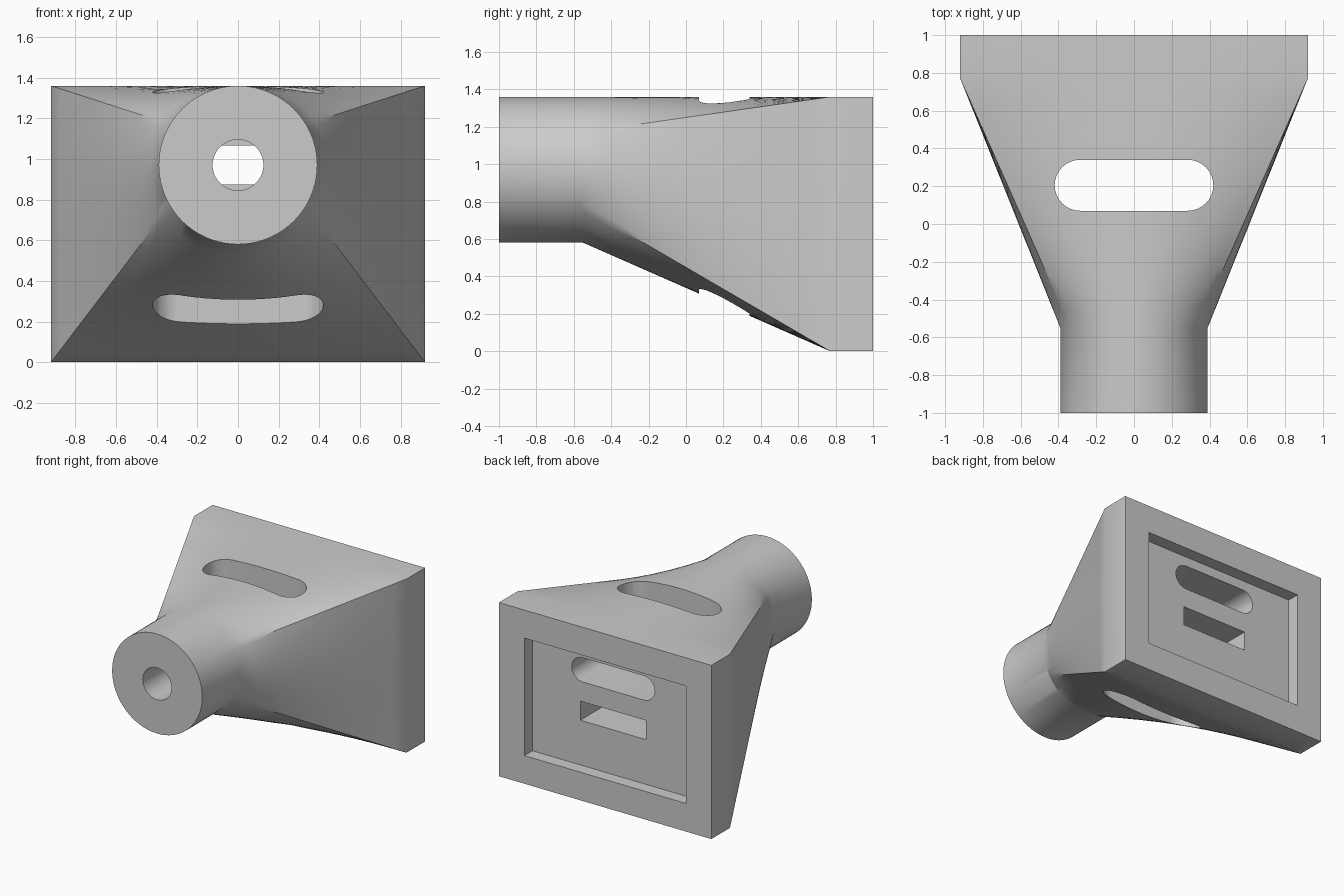
import bpy, bmesh
from math import cos, sin, pi, radians

cube = bpy.data.objects.get("Cube")
if cube:
    bpy.data.objects.remove(cube, do_unlink=True)

SEG = 24                                   # points along each side of the section
HALF_W, HEIGHT = 0.92, 1.36
RADIUS, AXIS_Z = 0.39, 0.97
CORNER = radians(31)                       # where the box corners meet the neck


def make_material(name, value):
    mat = bpy.data.materials.new(name)
    mat.use_nodes = True
    colour = (value, value, value, 1)
    mat.diffuse_color = colour
    mat.node_tree.nodes["Principled BSDF"].inputs["Base Color"].default_value = colour
    return mat


grey = make_material("plain grey", 0.6)


def skin(name, rings):
    """Closed solid through a list of equal-length point rings."""
    bm = bmesh.new()
    loops = [[bm.verts.new(p) for p in ring] for ring in rings]
    n = len(loops[0])
    for a, b in zip(loops, loops[1:]):
        for i in range(n):
            j = (i + 1) % n
            bm.faces.new((a[i], a[j], b[j], b[i]))
    bm.faces.new(loops[0])
    bm.faces.new(loops[-1])
    bmesh.ops.recalc_face_normals(bm, faces=bm.faces[:])
    mesh = bpy.data.meshes.new(name)
    bm.to_mesh(mesh)
    bm.free()
    mesh.materials.append(grey)
    obj = bpy.data.objects.new(name, mesh)
    bpy.context.collection.objects.link(obj)
    return obj


def stadium(half_len, r, u, v, n=16):
    """Outline of a round-ended slot; a zero straight part gives a circle."""
    pts = []
    for side in (1, -1):
        start = -pi / 2 if side > 0 else pi / 2
        for i in range(n + 1):
            a = start + pi * i / n
            pts.append((u + side * (half_len - r) + r * cos(a), v + r * sin(a)))
    return pts


def circle(r, u, v, n=64):
    return [(u + r * cos(2 * pi * i / n), v + r * sin(2 * pi * i / n)) for i in range(n)]


def rectangle(half_w, low, high):
    return [(-half_w, low), (half_w, low), (half_w, high), (-half_w, high)]


def along_y(name, outline, y0, y1):
    return skin(name, [[(u, y, v) for u, v in outline] for y in (y0, y1)])


def along_z(name, outline, z0, z1):
    return skin(name, [[(u, v, z) for u, v in outline] for z in (z0, z1)])


# Matching round and rectangular sections, side by side
angles = [-CORNER, CORNER, pi - CORNER, pi + CORNER, 2 * pi - CORNER]
corners = [(HALF_W, 0), (HALF_W, HEIGHT), (-HALF_W, HEIGHT), (-HALF_W, 0), (HALF_W, 0)]
round_sec, box_sec = [], []
for k in range(4):
    for i in range(SEG):
        t = i / SEG
        a = angles[k] + t * (angles[k + 1] - angles[k])
        round_sec.append((RADIUS * cos(a), AXIS_Z + RADIUS * sin(a)))
        box_sec.append(tuple(p + t * (q - p) for p, q in zip(corners[k], corners[k + 1])))


def section(y, t):
    return [(a[0] + t * (b[0] - a[0]), y, a[1] + t * (b[1] - a[1]))
            for a, b in zip(round_sec, box_sec)]


# Round neck, flared transition and rectangular back
STEPS = 12
NECK_Y, BOX_Y = -0.55, 0.77
rings = [section(-1, 0)]
rings += [section(NECK_Y + (BOX_Y - NECK_Y) * i / STEPS, i / STEPS) for i in range(STEPS + 1)]
rings.append(section(1, 1))
body = skin("flared_body", rings)

# Openings
cutters = [
    along_y("back_recess_cutter", rectangle(0.70, 0.22, 1.14), 0.90, 1.2),
    along_z("vertical_slot_cutter", stadium(0.42, 0.135, 0, 0.205), -0.3, 1.7),
    along_y("neck_bore_cutter", circle(0.125, 0, AXIS_Z), -1.2, 0.2),
    along_y("back_slot_cutter", stadium(0.36, 0.095, 0, AXIS_Z), 0.2, 1.1),
    along_y("back_window_cutter", rectangle(0.285, 0.57, 0.72), 0.2, 1.1),
]

bpy.ops.object.select_all(action='DESELECT')
bpy.context.view_layer.objects.active = body
body.select_set(True)
for cutter in cutters:
    mod = body.modifiers.new(cutter.name, 'BOOLEAN')
    mod.operation = 'DIFFERENCE'
    mod.solver = 'EXACT'
    mod.object = cutter
    bpy.ops.object.modifier_apply(modifier=mod.name)
    bpy.data.objects.remove(cutter, do_unlink=True)

bpy.ops.object.shade_smooth_by_angle(angle=radians(30))
